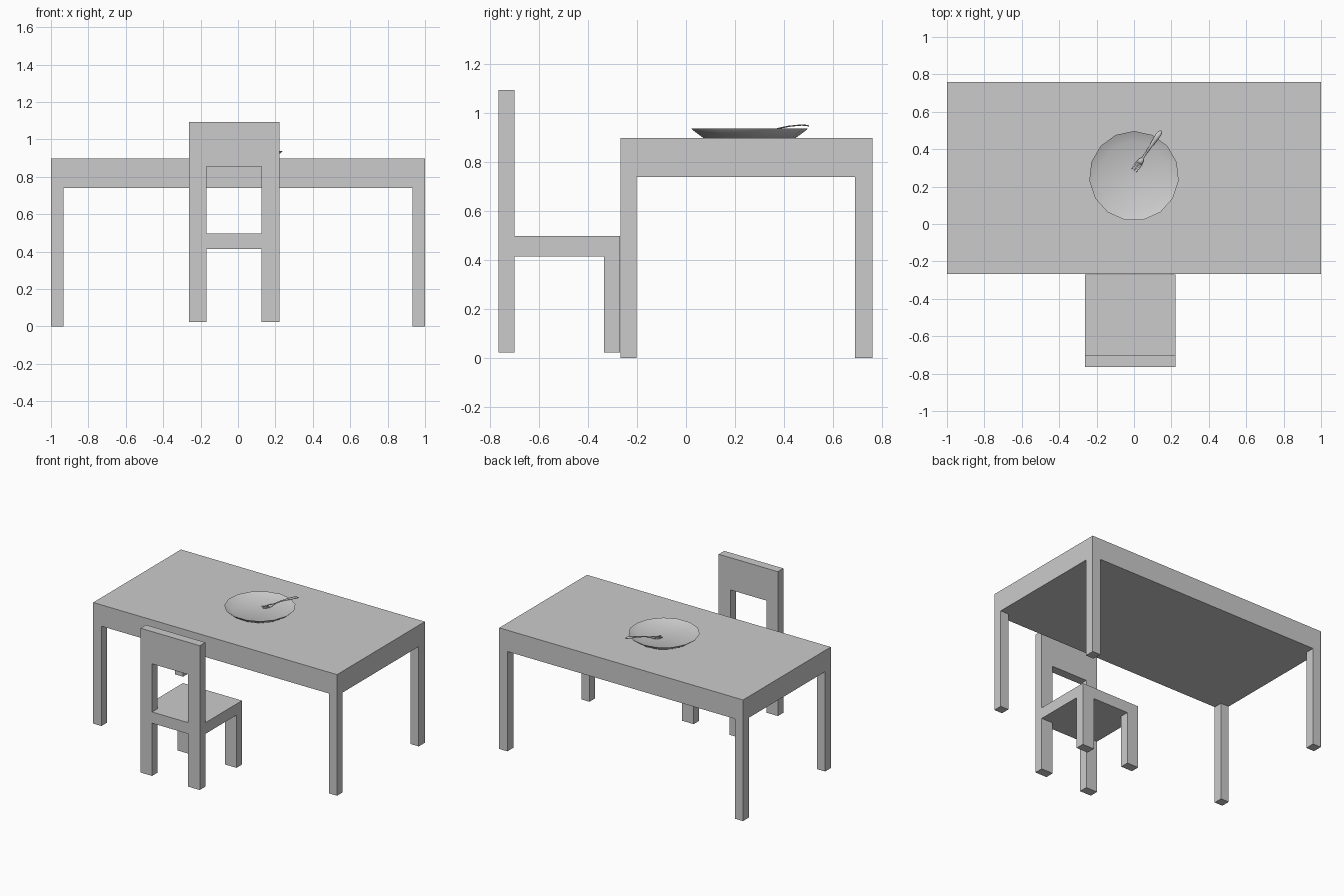
import bpy, bmesh, math
from mathutils import Vector

if "Cube" in bpy.data.objects:
    bpy.data.objects.remove(bpy.data.objects["Cube"])


def finish(name, bm):
    bmesh.ops.recalc_face_normals(bm, faces=bm.faces)
    me = bpy.data.meshes.new(name)
    bm.to_mesh(me)
    bm.free()
    ob = bpy.data.objects.new(name, me)
    bpy.context.collection.objects.link(ob)
    return ob


def cell_mesh(name, xs, ys, zs, filled):
    """Skin of the filled cells of a box grid, with no inner faces."""
    bm = bmesh.new()
    for i in range(len(xs) - 1):
        for j in range(len(ys) - 1):
            for k in range(len(zs) - 1):
                if filled(i, j, k):
                    lo = Vector((xs[i], ys[j], zs[k]))
                    hi = Vector((xs[i + 1], ys[j + 1], zs[k + 1]))
                    vs = bmesh.ops.create_cube(bm, size=1)["verts"]
                    bmesh.ops.scale(bm, vec=hi - lo, verts=vs)
                    bmesh.ops.translate(bm, vec=(lo + hi) / 2, verts=vs)
    # drop both copies of every face shared by two cells
    groups = {}
    for f in bm.faces:
        key = tuple(round(c, 4) for c in f.calc_center_median())
        groups.setdefault(key, []).append(f)
    inner = [f for g in groups.values() if len(g) > 1 for f in g]
    bmesh.ops.delete(bm, geom=inner, context='FACES')
    bmesh.ops.remove_doubles(bm, verts=bm.verts, dist=1e-4)
    return finish(name, bm)


def box(name, x, y, z):
    return cell_mesh(name, x, y, z, lambda i, j, k: True)


def smooth(ob, angle):
    bpy.ops.object.select_all(action='DESELECT')
    ob.select_set(True)
    bpy.context.view_layer.objects.active = ob
    bpy.ops.object.shade_smooth_by_angle(angle=math.radians(angle))


# Table
box("tabletop", (-1, 1), (-0.268, 0.76), (0.74, 0.898))
for side, x in (("left", (-1, -0.933)), ("right", (0.933, 1))):
    for end, y in (("front", (-0.268, -0.202)), ("back", (0.689, 0.76))):
        box(f"table_{end}_{side}_leg", x, y, (0, 0.74))


# Chair: legs, seat, back posts and top rail in one body
def chair_cell(i, j, k):
    corner = i != 1 and j != 1
    return (corner if k == 0 else True if k == 1 else
            j == 0 and i != 1 if k == 2 else j == 0)


cell_mesh("chair", (-0.263, -0.169, 0.126, 0.222),
          (-0.765, -0.70, -0.335, -0.27),
          (0.024, 0.415, 0.498, 0.855, 1.094), chair_cell)

# Plate: lathed shallow dish with 15 sides
SIDES = 15
profile = [(0.19, 0.898), (0.236, 0.932), (0.24, 0.937), (0.185, 0.913)]
bm = bmesh.new()
rings = []
for r, z in profile:
    rings.append([bm.verts.new((r * math.sin(math.tau * s / SIDES),
                                0.257 + r * math.cos(math.tau * s / SIDES), z))
                  for s in range(SIDES)])
for a, b in zip(rings, rings[1:]):
    for s in range(SIDES):
        t = (s + 1) % SIDES
        bm.faces.new((a[s], a[t], b[t], b[s]))
bm.faces.new(rings[0])
bm.faces.new(rings[-1])
smooth(finish("plate", bm), 40)

# Fork: ribbon from the handle end to the tines, then thickened
start = Vector((0.146, 0.499, 0))
along = (Vector((0, 0.285, 0)) - start).normalized()
across = Vector((-along.y, along.x, 0))


def ribbon(bm, stations, offset=0):
    rows = []
    for u, half, z in stations:
        mid = start + along * u + across * offset + Vector((0, 0, z))
        rows.append([bm.verts.new(mid + across * w) for w in (-half, half)])
    for a, b in zip(rows, rows[1:]):
        bm.faces.new((a[0], a[1], b[1], b[0]))


bm = bmesh.new()
ribbon(bm, [(0, 0.004, 0.948), (0.012, 0.012, 0.950), (0.035, 0.014, 0.951),
            (0.09, 0.009, 0.947), (0.14, 0.005, 0.939), (0.178, 0.005, 0.928),
            (0.19, 0.014, 0.923), (0.212, 0.018, 0.918)])
for off in (-0.0145, 0, 0.0145):
    ribbon(bm, [(0.212, 0.0035, 0.918), (0.235, 0.003, 0.916),
                (0.258, 0.0015, 0.919)], off)
fork = finish("fork", bm)
mod = fork.modifiers.new("thickness", 'SOLIDIFY')
mod.thickness = 0.004
mod.offset = 0
smooth(fork, 40)
